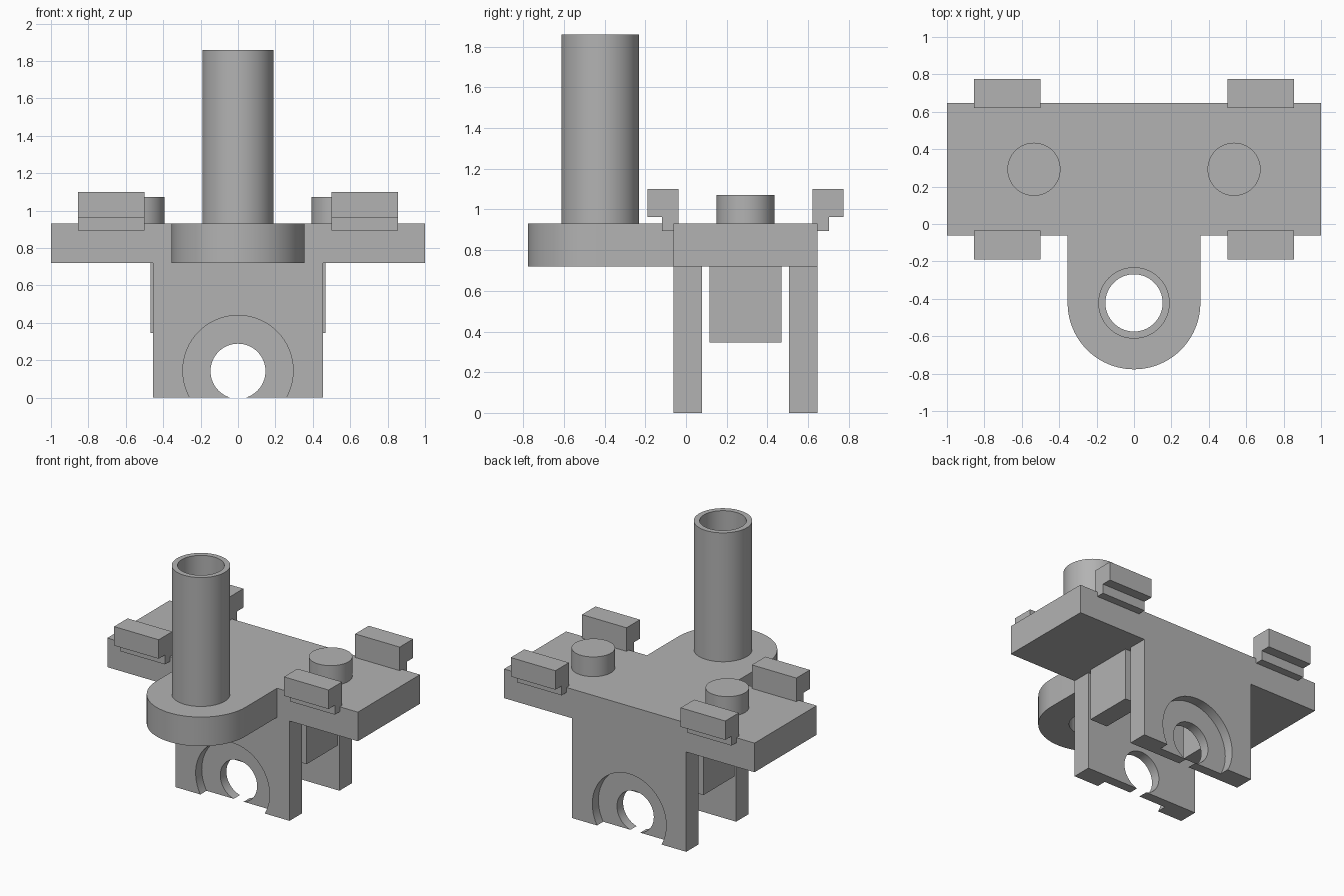
import bpy, bmesh, math
from mathutils import Vector

if "Cube" in bpy.data.objects:
    bpy.data.objects.remove(bpy.data.objects["Cube"])

GREY = bpy.data.materials.new("plain grey")
GREY.diffuse_color = (0.45, 0.45, 0.45, 1)
GREY.use_nodes = True
GREY.node_tree.nodes["Principled BSDF"].inputs["Base Color"].default_value = GREY.diffuse_color
Y0, Y1 = -0.062, 0.647            # front and back edge of the plate
YC = (Y0 + Y1) / 2
TUBE_Y = -0.422


def extrude(name, points, offset):
    """Solid from a flat outline of 3D points swept along offset."""
    bm = bmesh.new()
    face = bm.faces.new([bm.verts.new(p) for p in points])
    swept = bmesh.ops.extrude_face_region(bm, geom=[face])["geom"]
    verts = [g for g in swept if isinstance(g, bmesh.types.BMVert)]
    bmesh.ops.translate(bm, verts=verts, vec=Vector(offset))
    bmesh.ops.recalc_face_normals(bm, faces=bm.faces)
    mesh = bpy.data.meshes.new(name)
    bm.to_mesh(mesh)
    bm.free()
    mesh.materials.append(GREY)
    ob = bpy.data.objects.new(name, mesh)
    bpy.context.collection.objects.link(ob)
    return ob


def box(name, x, y, z):
    outline = [(x[0], y[0], z[0]), (x[1], y[0], z[0]),
               (x[1], y[1], z[0]), (x[0], y[1], z[0])]
    return extrude(name, outline, (0, 0, z[1] - z[0]))


def cylinder(name, x, y, r, z0, z1, n=64):
    ring = [(x + r * math.cos(2 * math.pi * i / n),
             y + r * math.sin(2 * math.pi * i / n), z0) for i in range(n)]
    return extrude(name, ring, (0, 0, z1 - z0))


def cross_cylinder(name, z, r, y0, y1, n=64):
    ring = [(r * math.cos(2 * math.pi * i / n), y0,
             z + r * math.sin(2 * math.pi * i / n)) for i in range(n)]
    return extrude(name, ring, (0, y1 - y0, 0))


def cut(ob, cutter):
    mod = ob.modifiers.new("cut", "BOOLEAN")
    mod.operation = "DIFFERENCE"
    mod.solver = "EXACT"
    mod.object = cutter
    bpy.context.view_layer.objects.active = ob
    bpy.ops.object.modifier_apply(modifier=mod.name)
    bpy.data.objects.remove(cutter)


# Base plate with rounded tongue, bored through under the tube
R = 0.355
arc = [(R * math.cos(math.pi + math.pi * i / 40),
        TUBE_Y + R * math.sin(math.pi + math.pi * i / 40), 0.72) for i in range(41)]
outline = [(-1, Y1, 0.72), (-1, Y0, 0.72), (-R, Y0, 0.72)] + arc + \
          [(R, Y0, 0.72), (1, Y0, 0.72), (1, Y1, 0.72)]
plate = extrude("base_plate", outline, (0, 0, 0.21))
cut(plate, cylinder("bore", 0, TUBE_Y, 0.153, 0.5, 1.2))

# Upright tube
tube = cylinder("upright_tube", 0, TUBE_Y, 0.191, 0.93, 1.86)
cut(tube, cylinder("bore", 0, TUBE_Y, 0.153, 0.5, 2.2))

# Front and back legs, each with an axle hole and an outer recess
for name, outer, s in (("front_leg", Y0, 1), ("back_leg", Y1, -1)):
    ys = sorted((outer, outer + s * 0.14))
    leg = box(name, (-0.455, 0.455), ys, (0, 0.72))
    cut(leg, cross_cylinder("recess", 0.145, 0.295, outer - s * 0.1, outer + s * 0.07))
    cut(leg, cross_cylinder("axle_hole", 0.1415, 0.147, outer - s * 0.1, outer + s * 0.3))

for side, s in (("left", -1), ("right", 1)):
    # Short side plates hanging between the legs
    box(side + "_side_plate", sorted((s * 0.328, s * 0.468)),
        (YC - 0.178, YC + 0.178), (0.345, 0.72))
    # Round pegs on the plate
    cylinder(side + "_peg", s * 0.535, YC, 0.142, 0.93, 1.072)
    # Stepped clips overhanging the front and back edges
    for end, e in (("front", -1), ("back", 1)):
        edge = YC + e * 0.3545
        profile = [(-0.026, 0.93), (-0.026, 1.10), (0.128, 1.10), (0.128, 0.963),
                   (0.057, 0.963), (0.057, 0.895), (0, 0.895), (0, 0.93)]
        extrude(side + "_" + end + "_clip",
                [(s * 0.5, edge + e * d, z) for d, z in profile], (s * 0.356, 0, 0))

# Smooth the round walls, keep the hard edges
bpy.ops.object.select_all(action="DESELECT")
for ob in bpy.context.collection.objects:
    ob.select_set(True)
    bpy.context.view_layer.objects.active = ob
bpy.ops.object.shade_smooth_by_angle(angle=math.radians(30))
